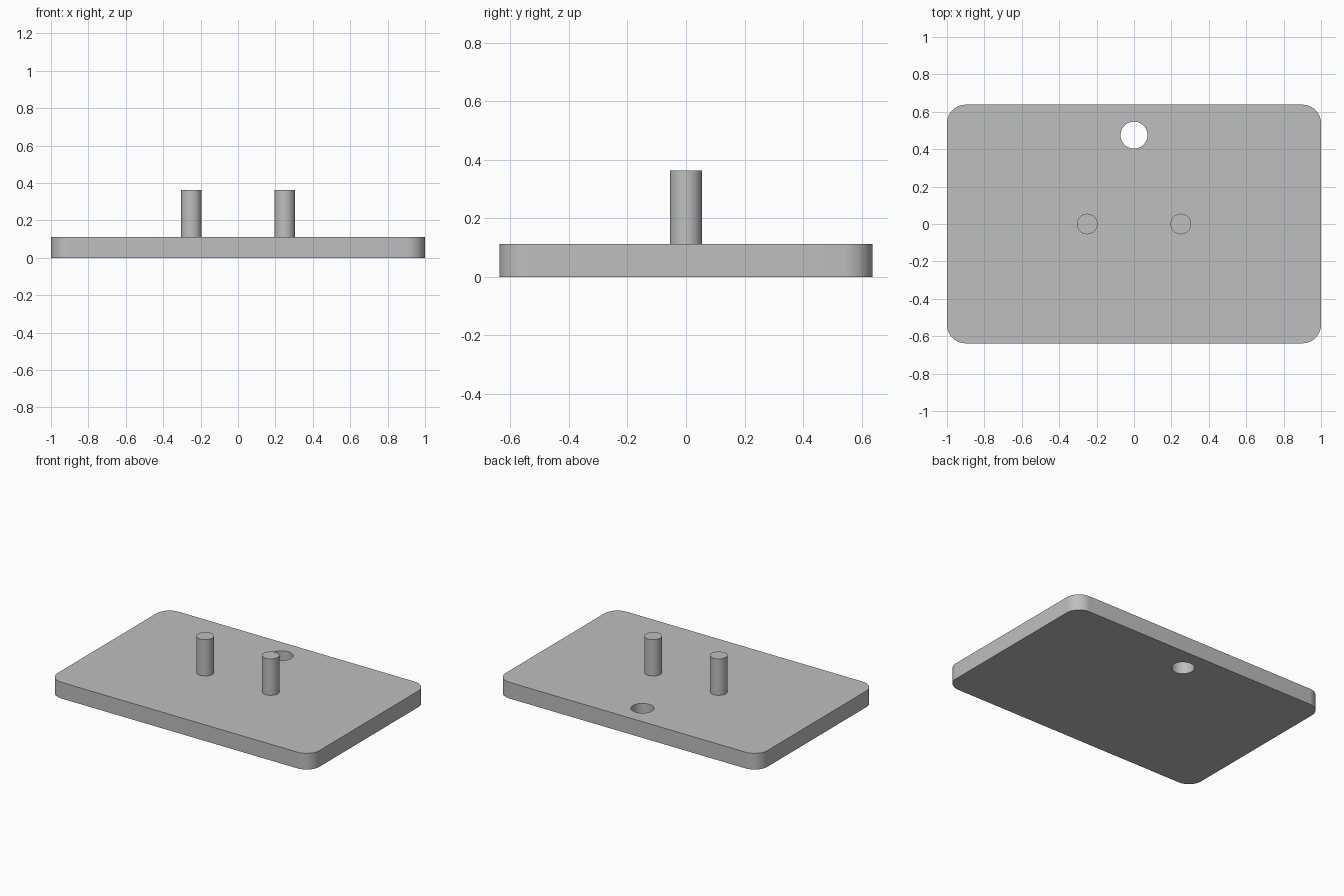
import bpy
import bmesh
from math import radians

if "Cube" in bpy.data.objects:
    bpy.data.objects.remove(bpy.data.objects["Cube"], do_unlink=True)

WIDTH, DEPTH, THICK = 2.0, 1.276, 0.112
CORNER = 0.1
PEG_X, PEG_R, PEG_TOP = 0.25, 0.055, 0.363
HOLE_Y, HOLE_R = 0.475, 0.072

grey = bpy.data.materials.new("plain grey")
grey.use_nodes = True
colour = (0.52, 0.52, 0.52, 1)
grey.diffuse_color = colour
grey.node_tree.nodes["Principled BSDF"].inputs["Base Color"].default_value = colour


def cylinder(name, x, y, bottom, top, radius):
    bpy.ops.mesh.primitive_cylinder_add(
        vertices=64, radius=radius, depth=top - bottom,
        location=(x, y, (bottom + top) / 2))
    obj = bpy.context.object
    obj.name = name
    obj.data.materials.append(grey)
    return obj


def smooth(obj):
    bpy.ops.object.select_all(action='DESELECT')
    obj.select_set(True)
    bpy.context.view_layer.objects.active = obj
    bpy.ops.object.shade_smooth_by_angle(angle=radians(30))


# Base plate: a box with its upright edges rounded
bm = bmesh.new()
bmesh.ops.create_cube(bm, size=1)
bmesh.ops.scale(bm, vec=(WIDTH, DEPTH, THICK), verts=bm.verts)
bmesh.ops.translate(bm, vec=(0, 0, THICK / 2), verts=bm.verts)
upright = [e for e in bm.edges if abs(e.verts[0].co.z - e.verts[1].co.z) > 0.01]
bmesh.ops.bevel(bm, geom=upright, offset=CORNER, segments=12,
                profile=0.5, affect='EDGES')
mesh = bpy.data.meshes.new("base_plate")
bm.to_mesh(mesh)
bm.free()
plate = bpy.data.objects.new("base_plate", mesh)
bpy.context.collection.objects.link(plate)
mesh.materials.append(grey)

# Round hanging hole through the back of the plate
cutter = cylinder("hole_cutter", 0, HOLE_Y, -THICK, 2 * THICK, HOLE_R)
cutter.hide_render = True
cut = plate.modifiers.new("hanging_hole", 'BOOLEAN')
cut.operation = 'DIFFERENCE'
cut.solver = 'EXACT'
cut.object = cutter
bpy.ops.object.select_all(action='DESELECT')
plate.select_set(True)
bpy.context.view_layer.objects.active = plate
bpy.ops.object.modifier_apply(modifier=cut.name)
bpy.data.objects.remove(cutter, do_unlink=True)
smooth(plate)

# Pair of upright pegs
for name, side in (("left_peg", 1), ("right_peg", -1)):
    smooth(cylinder(name, side * PEG_X, 0, THICK, PEG_TOP, PEG_R))
